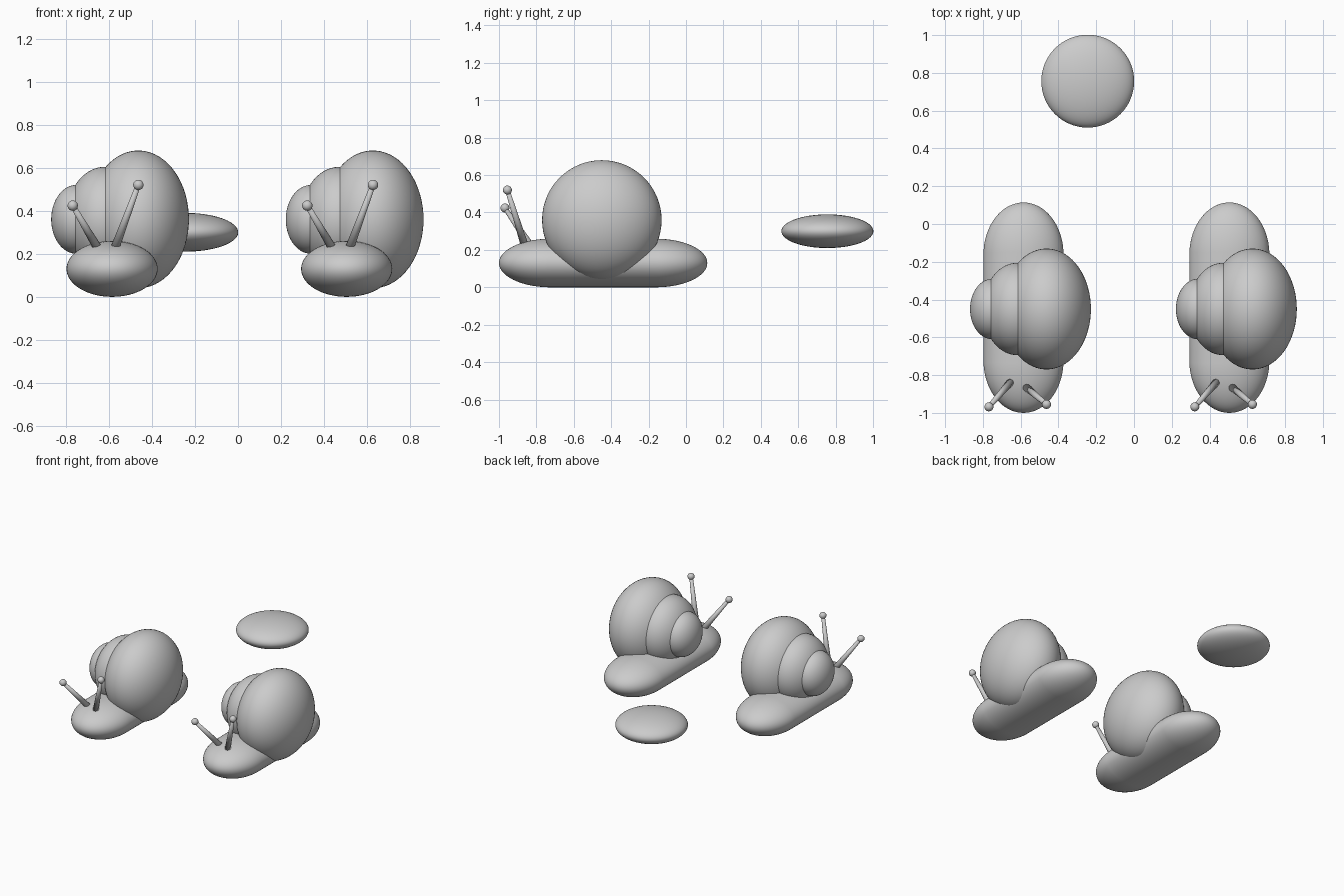
import bpy, bmesh
from mathutils import Vector, Matrix

if "Cube" in bpy.data.objects:
    bpy.data.objects.remove(bpy.data.objects["Cube"])


def finish(bm, name):
    for f in bm.faces:
        f.smooth = True
    mesh = bpy.data.meshes.new(name)
    bm.to_mesh(mesh)
    bm.free()
    ob = bpy.data.objects.new(name, mesh)
    bpy.context.collection.objects.link(ob)
    return ob


def ellipsoid(name, centre, radii, axis='Z', stretch=0.0, seg=64, rings=33):
    """Ellipsoid; stretch pulls the two halves apart along y."""
    bm = bmesh.new()
    bmesh.ops.create_uvsphere(bm, u_segments=seg, v_segments=rings, radius=1)
    if axis != 'Z':
        rot = Matrix.Rotation(1.5707963, 3, 'X' if axis == 'Y' else 'Y')
        bmesh.ops.rotate(bm, verts=bm.verts, cent=(0, 0, 0), matrix=rot)
    for v in bm.verts:
        side = 1 if v.co.y > 0 else -1
        v.co = Vector(v.co[i] * radii[i] for i in range(3))
        v.co.y += side * stretch
        v.co += Vector(centre)
    return finish(bm, name)


def stalk(name, base, tip, r_base, r_tip):
    base, tip = Vector(base), Vector(tip)
    d = tip - base
    mat = Matrix.Translation((base + tip) / 2) @ d.to_track_quat('Z', 'Y').to_matrix().to_4x4()
    bm = bmesh.new()
    bmesh.ops.create_cone(bm, cap_ends=True, segments=24, radius1=r_base,
                          radius2=r_tip, depth=d.length, matrix=mat)
    return finish(bm, name)


def snail(tag, dx):
    # long rounded foot
    ellipsoid(f"body_{tag}", (dx - 0.585, -0.443, 0.13), (0.212, 0.277, 0.13),
              axis='Y', stretch=0.28)
    # shell whorls, shrinking towards the left
    whorls = [("large", -0.463, 0.235, 0.32),
              ("middle", -0.62, 0.18, 0.244),
              ("small", -0.75, 0.118, 0.16)]
    for size, x, rx, r in whorls:
        ellipsoid(f"shell_{size}_{tag}", (dx + x, -0.45, 0.36), (rx, r, r), axis='X')
    # eye stalks with ball tips
    eyes = [("left", (-0.645, -0.827, 0.215), (-0.768, -0.968, 0.424)),
            ("right", (-0.576, -0.86, 0.215), (-0.463, -0.955, 0.52))]
    for side, base, tip in eyes:
        off = Vector((dx, 0, 0))
        stalk(f"eye_stalk_{side}_{tag}", Vector(base) + off, Vector(tip) + off, 0.021, 0.012)
        ellipsoid(f"eye_{side}_{tag}", Vector(tip) + off, (0.024,) * 3, seg=24, rings=13)


snail("left", 0.0)
snail("right", 1.09)

# flattened pebble floating behind
ellipsoid("pebble", (-0.245, 0.756, 0.30), (0.246, 0.246, 0.09))
